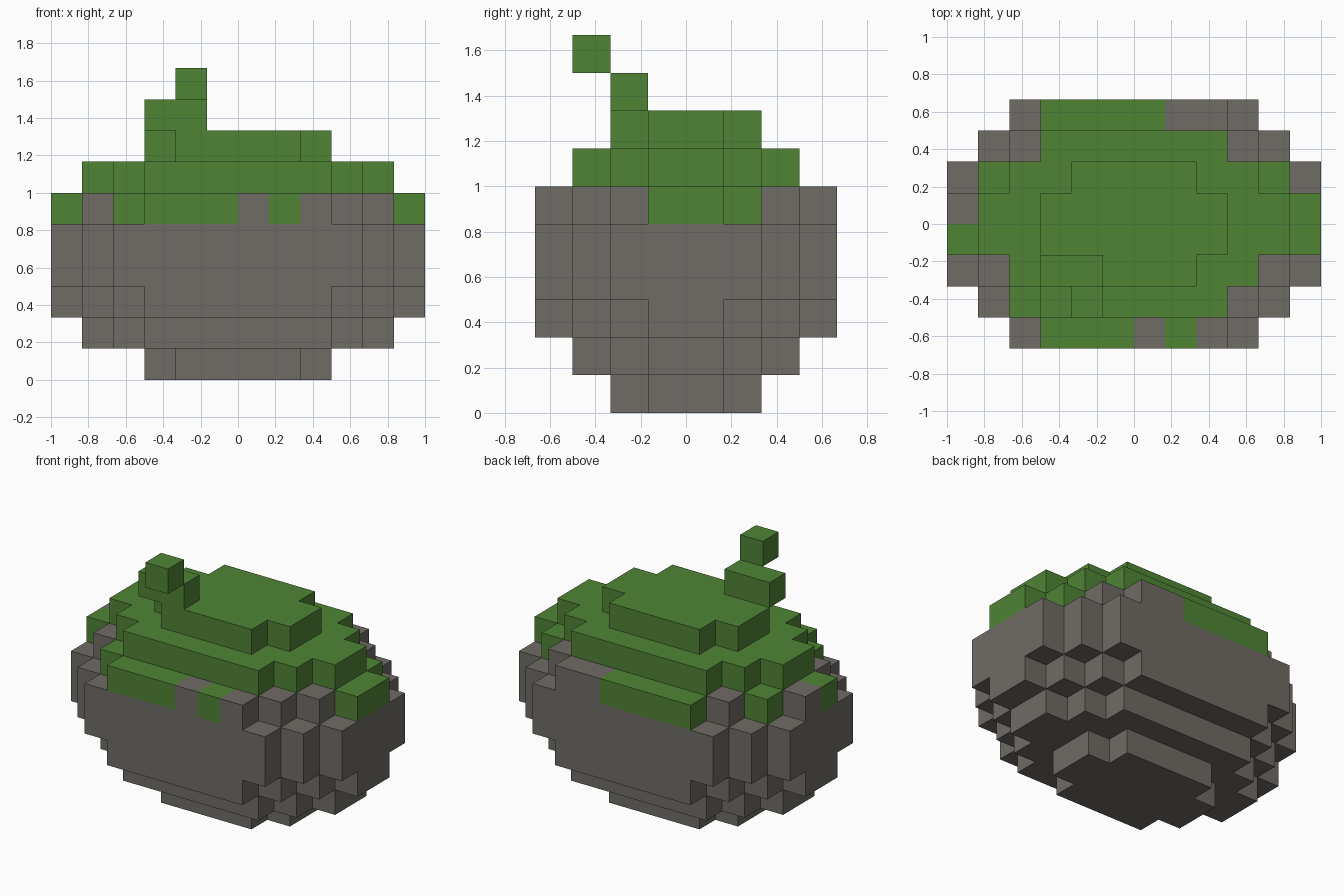
import bpy, bmesh
from mathutils import Vector

if "Cube" in bpy.data.objects:
    bpy.data.objects.remove(bpy.data.objects["Cube"])

U = 1 / 6  # edge length of one cube


def material(name, rgb):
    m = bpy.data.materials.new(name)
    m.diffuse_color = (*rgb, 1)
    m.use_nodes = True
    m.node_tree.nodes["Principled BSDF"].inputs["Base Color"].default_value = m.diffuse_color
    return m


GREEN = material("leaf green", (0.080, 0.231, 0.036))
GREY = material("stone grey", (0.162, 0.150, 0.133))

# Half widths of each layer, from the middle row outwards, in cubes
TINY, SMALL, MID, BIG = (3, 2), (5, 4, 3), (6, 5, 4, 3), (6, 6, 5, 4)
LAYERS = [TINY, SMALL, MID, BIG, BIG, MID, SMALL, TINY]

# Green cubes that hang over the rim, per row: ranges of x
RIM_LAYER = 5
RIM_GREEN = {3: [(-3, 1)], 1: [(-5, 5)], 0: [(-5, 6)], -1: [(-6, 6)],
             2: [(-3, 3)], -2: [(-4, 4)], -3: [(-4, 3)], -4: [(-3, 0), (1, 2)]}


def is_green(x, y, z):
    if z == RIM_LAYER:
        return any(a <= x < b for a, b in RIM_GREEN[y])
    return z > RIM_LAYER


bowl, topping = set(), set()
for z, rows in enumerate(LAYERS):
    for r, half in enumerate(rows):
        for y in (r, -r - 1):
            for x in range(-half, half):
                if z == RIM_LAYER and y == -2 and x in (-5, 4):
                    bowl.add((x, y, z))  # bare rim corners
                else:
                    (topping if is_green(x, y, z) else bowl).add((x, y, z))

stem = {(-3, -2, 8), (-2, -2, 8), (-2, -3, 9)}
solid = bowl | topping | stem


def build(name, cells, mat):
    """Outer skin of a set of cubes, with flat areas joined."""
    bm = bmesh.new()
    verts = {}

    def vert(p):
        key = tuple(round(c) for c in p)
        if key not in verts:
            verts[key] = bm.verts.new(Vector(key) * U)
        return verts[key]

    for cell in sorted(cells):
        for axis in range(3):
            for side in (0, 1):
                n = [0, 0, 0]
                n[axis] = 2 * side - 1
                if tuple(c + d for c, d in zip(cell, n)) in solid:
                    continue
                u, v = (axis + 1) % 3, (axis + 2) % 3
                quad = []
                for a, b in ((0, 0), (1, 0), (1, 1), (0, 1)):
                    p = list(cell)
                    p[axis] += side
                    p[u] += a
                    p[v] += b
                    quad.append(vert(p))
                bm.faces.new(quad if side else quad[::-1])
    bmesh.ops.dissolve_limit(bm, angle_limit=0.01, verts=bm.verts[:], edges=bm.edges[:])
    mesh = bpy.data.meshes.new(name)
    bm.to_mesh(mesh)
    bm.free()
    mesh.materials.append(mat)
    obj = bpy.data.objects.new(name, mesh)
    bpy.context.collection.objects.link(obj)


build("bowl", bowl, GREY)
build("topping", topping, GREEN)
build("stem", stem, GREEN)
